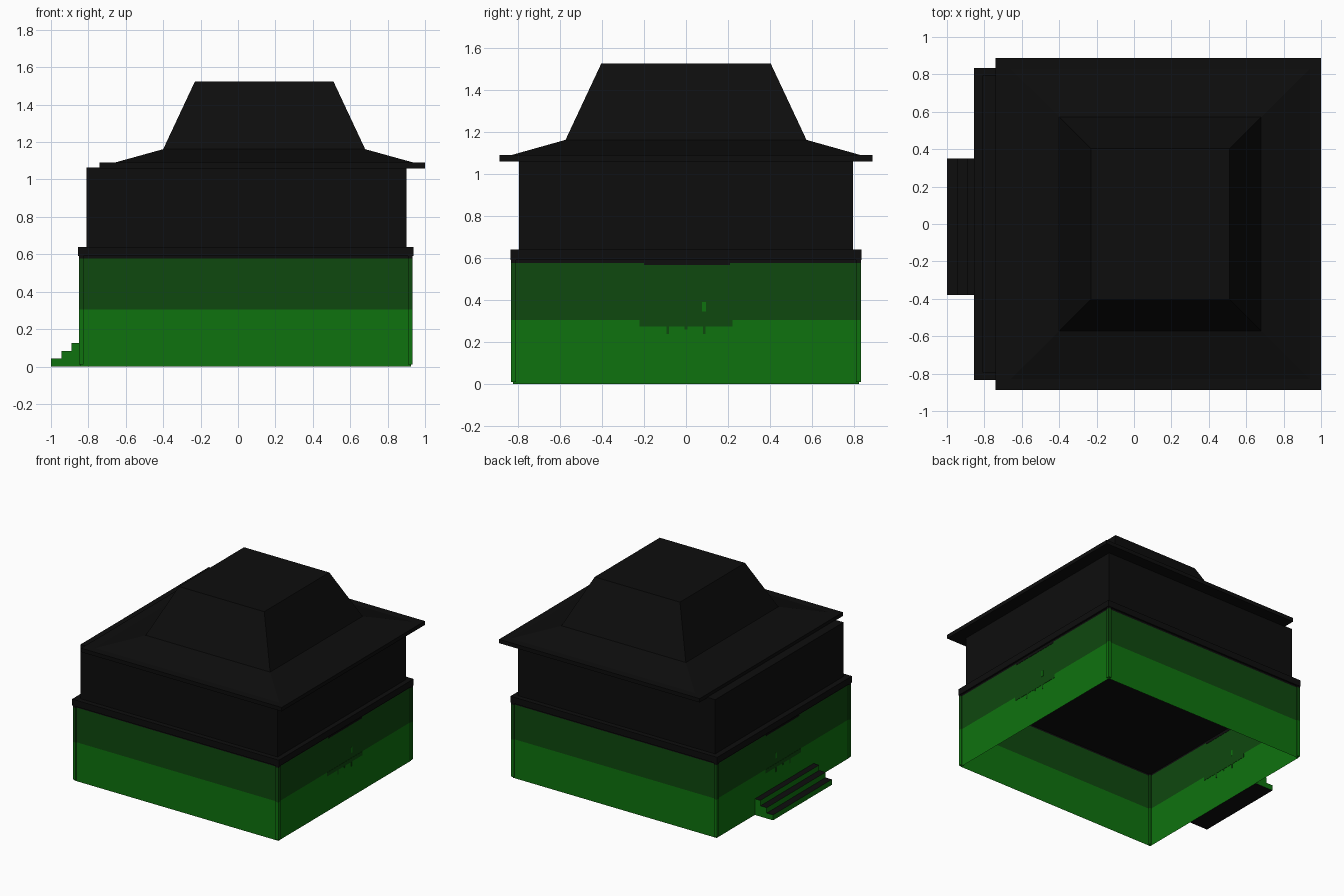
import bpy
import bmesh

cube = bpy.data.objects.get("Cube")
if cube:
    bpy.data.objects.remove(cube, do_unlink=True)


def material(name, colour):
    mat = bpy.data.materials.new(name)
    mat.use_nodes = True
    mat.diffuse_color = (*colour, 1)
    shader = mat.node_tree.nodes["Principled BSDF"]
    shader.inputs["Base Color"].default_value = (*colour, 1)
    shader.inputs["Roughness"].default_value = 1
    return mat


PALETTE = [material("black", (0.004, 0.004, 0.004)),
           material("dark green", (0.0045, 0.065, 0.0045)),
           material("green", (0.0045, 0.17, 0.0045))]
BLACK, DARK, GREEN = range(3)


def finish(name, bm):
    mesh = bpy.data.meshes.new(name)
    bm.to_mesh(mesh)
    bm.free()
    for mat in PALETTE:
        mesh.materials.append(mat)
    obj = bpy.data.objects.new(name, mesh)
    bpy.context.collection.objects.link(obj)
    return obj


def loft(name, centre, rings, bands, capped=True):
    """Stack rectangles (half x, half y, z); bands colours each storey."""
    bm = bmesh.new()
    cx, cy = centre
    corners = ((-1, -1), (1, -1), (1, 1), (-1, 1))
    loops = [[bm.verts.new((cx + sx * hx, cy + sy * hy, z)) for sx, sy in corners]
             for hx, hy, z in rings]
    for low, high, band in zip(loops, loops[1:], bands):
        for i in range(4):
            j = (i + 1) % 4
            bm.faces.new((low[i], low[j], high[j], high[i])).material_index = band
    if capped:
        bm.faces.new(loops[0][::-1]).material_index = bands[0]
        bm.faces.new(loops[-1]).material_index = bands[-1]
    return finish(name, bm)


def box(name, x, y, z, colour):
    return loft(name, (sum(x) / 2, sum(y) / 2),
                [((x[1] - x[0]) / 2, (y[1] - y[0]) / 2, h) for h in z], [colour])


# Open-bottomed banded base walls
BASE_X = 0.042
LOW, HIGH = 0.305, 0.577
loft("base_walls", (BASE_X, 0),
     [(0.884, 0.823, z) for z in (0, LOW, HIGH, 0.6)], [GREEN, DARK, BLACK], capped=False)

# Slim corner posts carrying the same colour bands
for sx, side in ((-1, "right"), (1, "left")):
    for sy, end in ((-1, "front"), (1, "back")):
        loft(f"corner_post_{end}_{side}", (BASE_X + sx * 0.88, sy * 0.82),
             [(0.012, 0.012, z) for z in (0.01, LOW, HIGH, 0.6)], [GREEN, DARK, BLACK])

# Ledge, upper storey and the offset roof
loft("ledge", (BASE_X, 0), [(0.897, 0.835, 0.59), (0.897, 0.835, 0.64)], [BLACK])
loft("upper_walls", (0.045, 0), [(0.855, 0.795, 0.64), (0.855, 0.795, 1.065)], [BLACK])
loft("eave", (0.13, 0), [(0.87, 0.888, 1.06), (0.87, 0.888, 1.09)], [BLACK])
loft("roof", (0.14, 0),
     [(0.80, 0.83, 1.09), (0.54, 0.573, 1.162), (0.37, 0.403, 1.525)], [BLACK, BLACK])

# Three entrance steps: extruded side profile with black treads
profile = [(-1, 0), (-1, 0.045)]
for i in range(1, 3):
    x = -1 + 0.055 * i
    profile += [(x, 0.042 * i), (x, 0.042 * (i + 1))]
profile[1] = (-1, 0.042)
profile += [(-0.842, 0.126), (-0.842, 0)]
bm = bmesh.new()
side_face = bm.faces.new([bm.verts.new((x, -0.38, z)) for x, z in profile])
extruded = bmesh.ops.extrude_face_region(bm, geom=[side_face])["geom"]
bmesh.ops.translate(bm, vec=(0, 0.73, 0),
                    verts=[v for v in extruded if isinstance(v, bmesh.types.BMVert)])
bmesh.ops.recalc_face_normals(bm, faces=bm.faces)
for face in bm.faces:
    face.material_index = BLACK if abs(face.normal.z) > 0.5 else GREEN
finish("entrance_steps", bm)

# Painted drips below each colour band, on both end walls
DRIPS = [("band_drip", -0.22, 0.22, 0.275, LOW, DARK),
         ("long_drip", -0.092, -0.08, 0.24, 0.275, DARK),
         ("short_drip", -0.006, 0.006, 0.26, 0.275, DARK),
         ("long_drip", 0.08, 0.092, 0.24, 0.275, DARK),
         ("green_fleck", 0.077, 0.095, 0.345, 0.39, GREEN),
         ("black_drip", -0.2, 0.21, 0.566, HIGH, BLACK)]
for sx, side in ((-1, "right"), (1, "left")):
    wall = BASE_X + sx * 0.884
    for name, y0, y1, z0, z1, colour in DRIPS:
        box(f"{name}_{side}", (wall - 0.002, wall + 0.002), (y0, y1), (z0, z1), colour)
